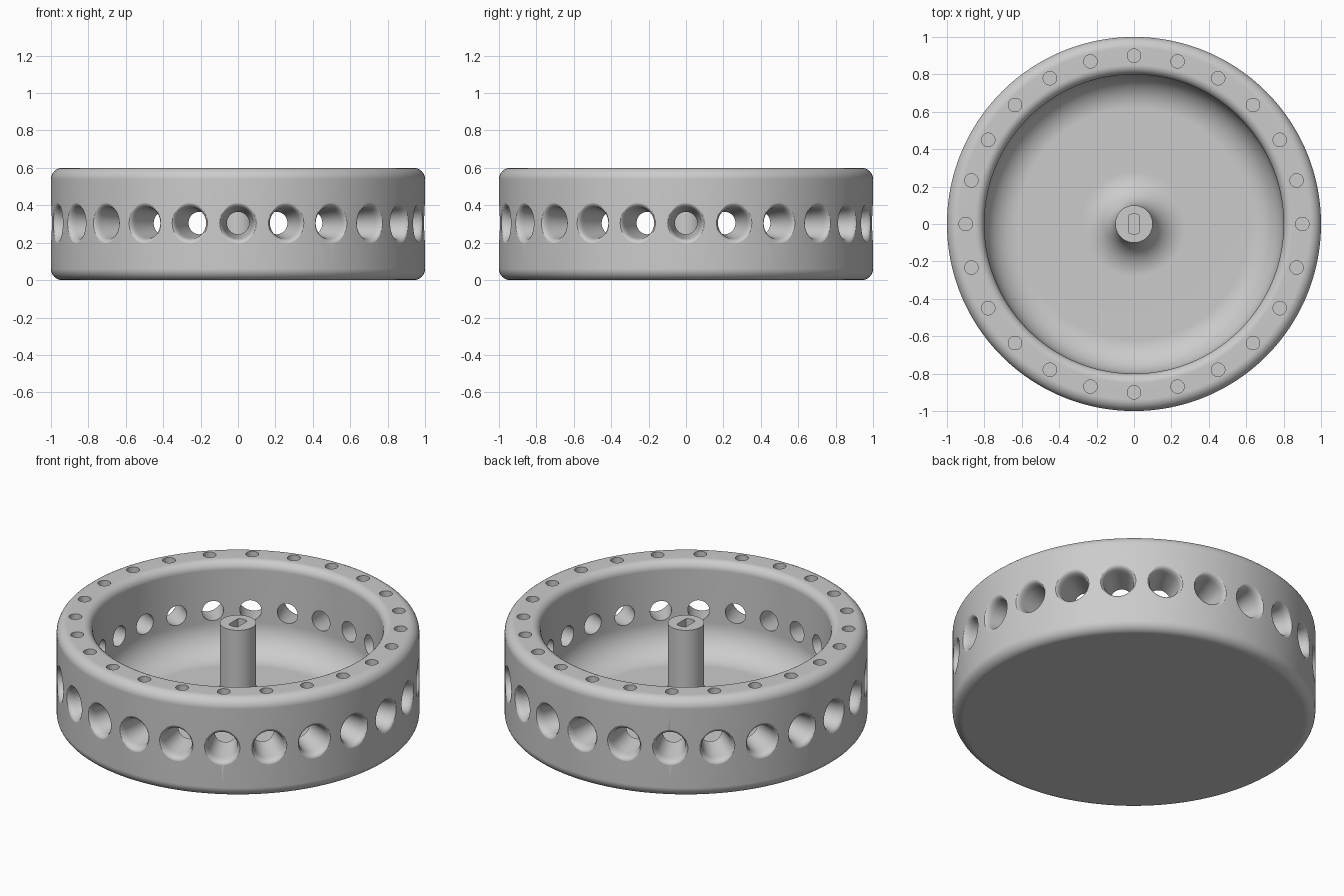
import bpy, bmesh
from math import pi, cos, sin
from mathutils import Matrix, Vector

cube = bpy.data.objects.get("Cube")
if cube:
    bpy.data.objects.remove(cube, do_unlink=True)

HOLES = 24
FLOOR = 0.05
FILLET = 0.18
grey = bpy.data.materials.new("light grey")
grey.use_nodes = True
COLOUR = (0.6, 0.6, 0.6, 1)
grey.diffuse_color = COLOUR
grey.node_tree.nodes["Principled BSDF"].inputs["Base Color"].default_value = COLOUR


def arc(cx, cz, r, start, end, steps=8):
    """Points of a fillet, angles in degrees."""
    angles = [(start + (end - start) * i / steps) * pi / 180 for i in range(steps + 1)]
    return [(cx + r * cos(a), cz + r * sin(a)) for a in angles]


def lathe(bm, profile, steps, matrix=Matrix()):
    """Revolve a closed-on-axis profile about z, then place it."""
    part = bmesh.new()
    verts = [part.verts.new((r, 0, z)) for r, z in profile]
    edges = [part.edges.new(pair) for pair in zip(verts, verts[1:])]
    bmesh.ops.spin(part, geom=verts + edges, cent=(0, 0, 0), axis=(0, 0, 1),
                   angle=2 * pi, steps=steps, use_merge=True)
    bmesh.ops.remove_doubles(part, verts=part.verts, dist=1e-5)
    bmesh.ops.recalc_face_normals(part, faces=part.faces)
    part.transform(matrix)
    mesh = bpy.data.meshes.new("part")
    part.to_mesh(mesh)
    part.free()
    bm.from_mesh(mesh)
    bpy.data.meshes.remove(mesh)


def make_object(name, bm):
    mesh = bpy.data.meshes.new(name)
    bm.to_mesh(mesh)
    bm.free()
    mesh.materials.append(grey)
    obj = bpy.data.objects.new(name, mesh)
    bpy.context.collection.objects.link(obj)
    return obj


# Drum: filleted base, rim, dished floor and centre post in one profile
profile = [(0, 0)]
profile += arc(0.94, 0.06, 0.06, -90, 0)      # outer bottom edge
profile += arc(0.94, 0.54, 0.06, 0, 90)       # outer top edge
profile += arc(0.85, 0.55, 0.05, 90, 180)     # inner top edge
profile += arc(0.8 - FILLET, FLOOR + FILLET, FILLET, 0, -90, 12)     # wall into floor
profile += arc(0.1 + FILLET, FLOOR + FILLET, FILLET, -90, -180, 12)  # floor into post
profile += [(0.1, 0.6), (0, 0.6)]
bm = bmesh.new()
lathe(bm, profile, 192)
drum = make_object("drum", bm)

# Cutters: tapered side holes with rounded mouths, small rim holes, post socket
bm = bmesh.new()
side_hole = [(0, 0.7), (0.06, 0.7), (0.06, 0.8), (0.081, 0.955), (0.083, 0.968),
             (0.087, 0.981), (0.092, 0.990), (0.098, 0.9955), (0.104, 0.998),
             (0.115, 1.002), (0.125, 1.01), (0.125, 1.1), (0, 1.1)]
rim_hole = [(0, 0.5), (0.036, 0.5), (0.036, 0.7), (0, 0.7)]
for i in range(HOLES):
    turn = Matrix.Rotation(2 * pi * i / HOLES, 4, 'Z')
    lathe(bm, side_hole, 48,
          turn @ Matrix.Translation((0, 0, 0.305)) @ Matrix.Rotation(pi / 2, 4, 'Y'))
    lathe(bm, rim_hole, 24, turn @ Matrix.Translation((0.9, 0, 0)))
# Socket outline: a circle with two flat sides
outline = arc(0, 0, 0.054, 56, 124) + arc(0, 0, 0.054, 236, 304)
socket = bm.faces.new([bm.verts.new((x, y, 0.7)) for x, y in outline])
walls = bmesh.ops.extrude_face_region(bm, geom=[socket], use_keep_orig=True)
bmesh.ops.translate(bm, vec=Vector((0, 0, -0.3)),
                    verts=[v for v in walls["geom"] if isinstance(v, bmesh.types.BMVert)])
bmesh.ops.recalc_face_normals(bm, faces=bm.faces)
cutter = make_object("hole_cutter", bm)
cutter.hide_render = True

# Cut the holes, then smooth the fillets and keep the crisp edges
bpy.ops.object.select_all(action='DESELECT')
drum.select_set(True)
bpy.context.view_layer.objects.active = drum
cut = drum.modifiers.new("holes", 'BOOLEAN')
cut.operation = 'DIFFERENCE'
cut.solver = 'EXACT'
cut.object = cutter
bpy.ops.object.modifier_apply(modifier=cut.name)
bpy.data.objects.remove(cutter, do_unlink=True)
bpy.ops.object.shade_smooth_by_angle(angle=pi / 4.5)
weighted = drum.modifiers.new("clean shading", 'WEIGHTED_NORMAL')
weighted.keep_sharp = True
